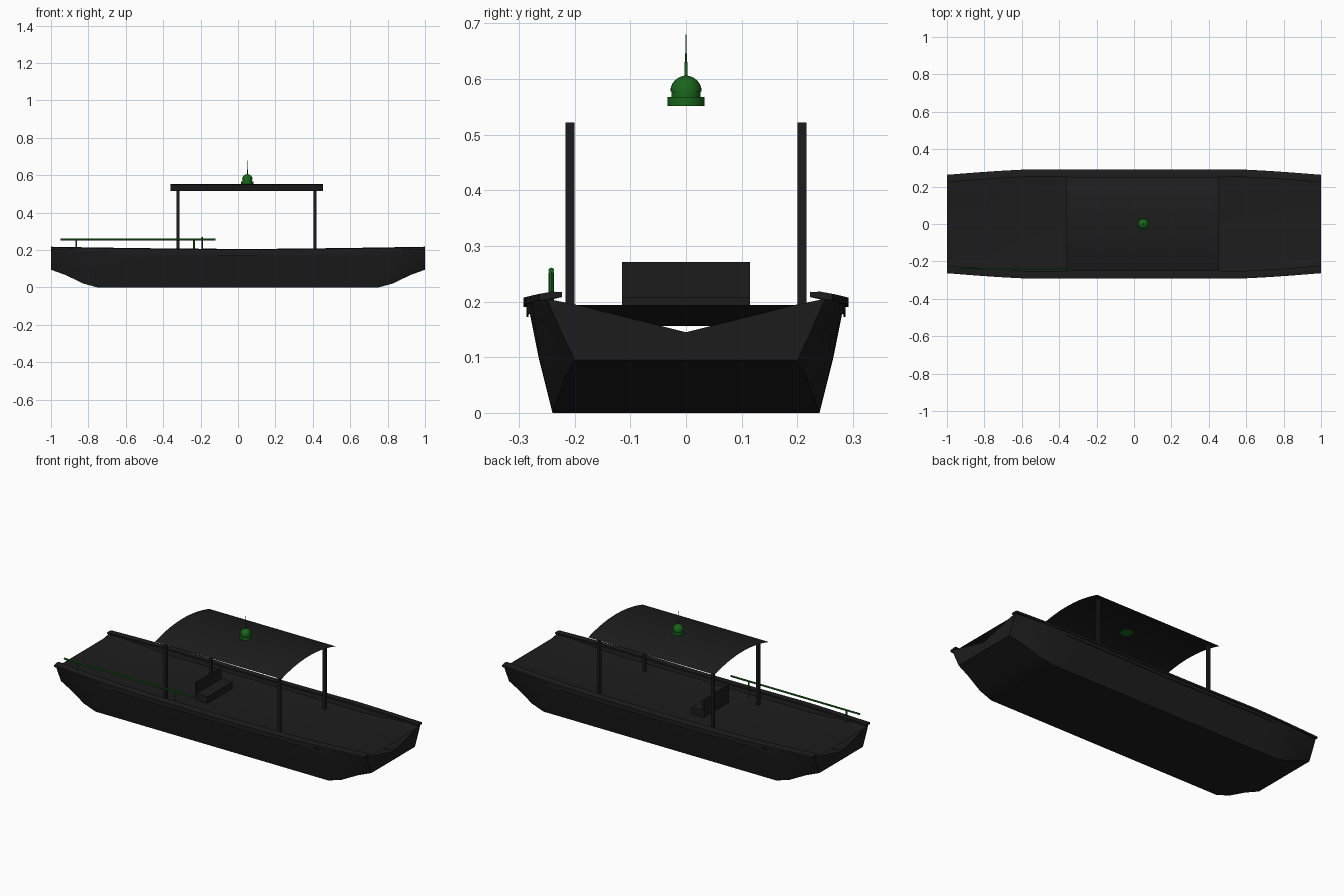
import bpy, bmesh, math

if "Cube" in bpy.data.objects:
    bpy.data.objects.remove(bpy.data.objects["Cube"])


def material(name, col):
    m = bpy.data.materials.new(name)
    m.diffuse_color = (*col, 1)
    m.use_nodes = True
    m.node_tree.nodes["Principled BSDF"].inputs["Base Color"].default_value = m.diffuse_color
    return m


BLACK = material("black_paint", (0.012, 0.012, 0.012))
GREEN = material("green_paint", (0.01, 0.13, 0.012))


def finish(name, bm, mat, smooth=True):
    bmesh.ops.recalc_face_normals(bm, faces=bm.faces)
    me = bpy.data.meshes.new(name)
    bm.to_mesh(me)
    bm.free()
    ob = bpy.data.objects.new(name, me)
    bpy.context.collection.objects.link(ob)
    me.materials.append(mat)
    if smooth:
        bpy.ops.object.select_all(action='DESELECT')
        ob.select_set(True)
        bpy.context.view_layer.objects.active = ob
        bpy.ops.object.shade_smooth_by_angle(angle=math.radians(30))
    return ob


def loft(name, sections, closed=False, caps=False):
    """Skin a list of equal-length point rings."""
    bm = bmesh.new()
    rings = [[bm.verts.new(p) for p in s] for s in sections]
    n = len(rings[0])
    for a, b in zip(rings, rings[1:]):
        for i in range(n if closed else n - 1):
            j = (i + 1) % n
            bm.faces.new((a[i], a[j], b[j], b[i]))
    if caps:
        bm.faces.new(rings[0])
        bm.faces.new(rings[-1])
    return finish(name, bm, BLACK)


def box(name, x, y, z, mat=BLACK):
    bm = bmesh.new()
    bmesh.ops.create_cube(bm, size=1)
    for v in bm.verts:
        v.co = [lo + (c + 0.5) * (hi - lo) for c, (lo, hi) in zip(v.co, (x, y, z))]
    return finish(name, bm, mat, False)


def lathe(name, profile, loc, mat, n=24):
    bm = bmesh.new()
    rings = [[bm.verts.new((loc[0] + r * math.cos(2 * math.pi * k / n),
                            loc[1] + r * math.sin(2 * math.pi * k / n), z))
              for k in range(n)] for r, z in profile]
    for a, b in zip(rings, rings[1:]):
        for k in range(n):
            j = (k + 1) % n
            bm.faces.new((a[k], a[j], b[j], b[k]))
    bm.faces.new(rings[0])
    bm.faces.new(rings[-1])
    return finish(name, bm, mat)


def mirrored(half):
    """Mirror stations in +x to cover the whole length."""
    return [(-s[0], *s[1:]) for s in reversed(half)] + list(half)


def rise(x, start=0.55):
    """0 amidships, smoothly up to 1 at either end."""
    return max(0, (abs(x) - start) / (1 - start)) ** 1.3


# Hull shell: x, keel z, chine half-width, knuckle y/z, top y/z
half = [(0.2, 0, .24, .265, .10, .283, .19), (.62, 0, .24, .265, .10, .283, .195),
        (.75, 0, .24, .264, .10, .277, .198), (.83, .022, .232, .257, .11, .27, .2),
        (.92, .066, .216, .243, .125, .261, .203), (1.0, .095, .20, .226, .15, .25, .205)]
hull = []
for x, zb, wb, wm, zm, wt, zt in mirrored(half):
    r = [(x, wt, zt), (x, wm, zm), (x, wb, zb)]
    hull.append(r + [(px, -py, pz) for px, py, pz in reversed(r)])
loft("hull", hull)

# End plates with a V-shaped top edge
for s, nm in ((-1, "bow_transom"), (1, "stern_transom")):
    bm = bmesh.new()
    mid = bm.verts.new((s, 0, .095))
    edge = [(-.2, .095), (-.226, .15), (-.25, .205), (-.2, .195), (0, .145),
            (.2, .195), (.25, .205), (.226, .15), (.2, .095)]
    vs = [bm.verts.new((s, y, z)) for y, z in edge]
    for a, b in zip(vs, vs[1:]):
        bm.faces.new((a, b, mid))
    finish(nm, bm, BLACK, False)

# Deck sheet rising towards both ends
deck = []
for x, w, z in mirrored([(.3, .275, .156), (.65, .272, .157), (.8, .264, .172), (1, .248, .194)]):
    deck.append([(x, -w, z + .007), (x, -.2, z), (x, .2, z), (x, w, z + .007)])
loft("deck", deck)

# Gunwale rails and the lip beneath them
N = 32
xs = [-1 + 2 * i / N for i in range(N + 1)]
for s, nm in ((-1, "front"), (1, "back")):
    rail, lip = [], []
    for x in xs:
        y = .292 - .029 * rise(x)
        z = .19 + .012 * abs(x) ** 1.5
        rail.append([(x, s * a, b) for a, b in ((y, z), (y, z + .012), (y - .022, z + .016),
                                                (y - .04, z + .015), (y - .04, z + .006))])
        if abs(x) <= .7:
            lip.append([(x, s * a, b) for a, b in ((y - .005, z), (y - .009, z),
                                                   (y - .009, z - .018), (y - .005, z - .018))])
    loft("gunwale_" + nm, rail, True, True)
    loft("rail_lip_" + nm, lip, True, True)

# Canopy: thin arched sheet on four posts
arc = [(-.25 + .5 * i / 16, .553 - .038 * ((i - 8) / 8) ** 2) for i in range(17)]
loft("canopy", [[(x, y, z) for y, z in arc] for x in (-.36, .455)])
for x in (-.32, .413):
    for s in (-1, 1):
        box("canopy_post", (x - .008, x + .008), sorted((s * .2, s * .217)), (.156, .522))

# Seat
box("seat_base", (-.19, -.115), (-.115, .115), (.17, .208))
box("seat_back", (-.195, -.186), (-.115, .115), (.17, .271))

# Lamp on the canopy
prof = [(.033, .552), (.033, .568), (.026, .568), (.026, .578), (.028, .578)]
prof += [(.028 * math.cos(t), .578 + .028 * math.sin(t))
         for t in [math.pi / 2 * k / 8 for k in range(1, 8)]]
prof += [(.003, .606), (.0025, .63), (.0015, .631), (.001, .68)]
lathe("lamp", prof, (.05, 0), GREEN)

# Boat pole resting on two uprights
pole = lathe("pole", [(.005, -.415), (.005, .415)], (0, 0), GREEN, 10)
pole.rotation_euler = (0, math.pi / 2, 0)
pole.location = (-.535, -.242, .256)
for x in (-.865, -.235):
    lathe("pole_support", [(.005, .165), (.005, .252)], (x, -.242), GREEN, 10)
